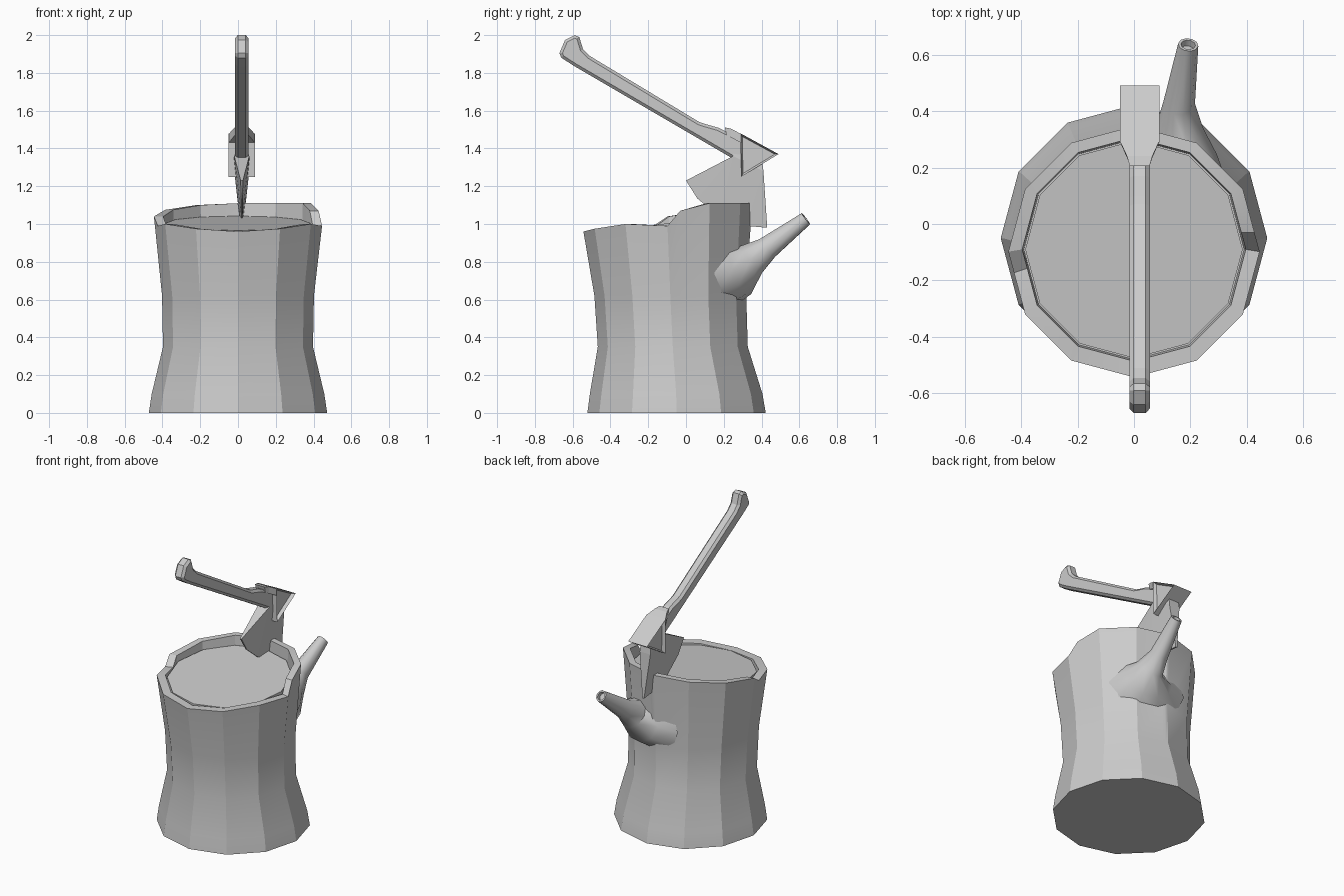
import bpy, bmesh, math
from mathutils import Vector

if "Cube" in bpy.data.objects:
    bpy.data.objects.remove(bpy.data.objects["Cube"])

CX = 0.02  # centre plane of the axe


def make(name, verts, faces):
    me = bpy.data.meshes.new(name)
    me.from_pydata([tuple(v) for v in verts], [], faces)
    bm = bmesh.new()
    bm.from_mesh(me)
    bmesh.ops.recalc_face_normals(bm, faces=bm.faces)
    bm.to_mesh(me)
    bm.free()
    ob = bpy.data.objects.new(name, me)
    bpy.context.collection.objects.link(ob)
    return ob


def loft(name, rings):
    """Bridge equal-length rings and cap both ends."""
    n = len(rings[0])
    verts = [v for r in rings for v in r]
    faces = [(k * n + i, k * n + (i + 1) % n, (k + 1) * n + (i + 1) % n, (k + 1) * n + i)
             for k in range(len(rings) - 1) for i in range(n)]
    faces += [tuple(range(n)), tuple(range((len(rings) - 1) * n, len(rings) * n))]
    return make(name, verts, faces)


def slab(name, pts, half):
    """Side profile (y, z) given thickness along x."""
    return loft(name, [[(CX + s * half, y, z) for y, z in pts] for s in (-1, 1)])


def edit(ob, fn):
    bm = bmesh.new()
    bm.from_mesh(ob.data)
    fn(bm)
    bm.to_mesh(ob.data)
    bm.free()


def smooth(ob, angle):
    bpy.ops.object.select_all(action='DESELECT')
    bpy.context.view_layer.objects.active = ob
    ob.select_set(True)
    bpy.ops.object.shade_smooth_by_angle(angle=math.radians(angle))


# Stump bark: 12 sides, uneven rim with steps and a cut for the blade
rim = {0: .99, 9: 1.07, 30: 1.11, 60: 1.11, 85: 1.11, 87.5: .98, 90: 1.11,
       120: 1.10, 150: 1.075, 180: 1.04, 190: .99, 210: 1.0, 240: .975, 270: .96,
       300: .975, 330: 1.0}


def ring(r, cy, zf):
    out = []
    for a in rim:
        q = r * math.cos(math.radians(15)) / math.cos(math.radians(a % 30 - 15))
        x, y = q * math.cos(math.radians(a)), cy + q * math.sin(math.radians(a))
        out.append((x, y, zf(a, y)))
    return out


walls = [(.472, -.05, 0), (.457, -.052, .1), (.397, -.07, .35), (.402, -.083, .62)]
rings = [ring(r, cy, lambda a, y, z=z: z) for r, cy, z in walls]
rings.append(ring(.445, -.098, lambda a, y: rim[a]))
rings.append(ring(.396, -.09, lambda a, y: rim[a]))
rings.append(ring(.390, -.09, lambda a, y: .92))
smooth(loft("stump_bark", rings), 22)

# Tilted cut wood surface inside the bark
loft("stump_cut_face", [
    ring(.385, -.09, lambda a, y: .92),
    ring(.385, -.09, lambda a, y: .965 + (y + .48) * .1)])

# Broken branch: centre, half width, half height, direction; wide flared root, hollow end
path = [((.09, .225, .74), .25, .19, (.3, .95, 0)),
        ((.135, .29, .765), .165, .15, (.25, .9, .3)),
        ((.16, .34, .81), .085, .098, (0, .75, .66)),
        ((.16, .43, .873), .056, .065, (.05, .75, .66)),
        ((.192, .635, 1.028), .036, .038, (.1, .8, .6)),
        ((.192, .635, 1.028), .026, .027, (.1, .8, .6)),
        ((.189, .615, 1.013), .026, .027, (.1, .8, .6))]
rings = []
for c, w, h, d in path:
    d = Vector(d).normalized()
    side = d.cross(Vector((0, 0, 1))).normalized()
    up = side.cross(d)
    rings.append([Vector(c) + w * math.cos(t) * side + h * math.sin(t) * up
                  for t in (math.tau * i / 10 for i in range(10))])
smooth(loft("branch_stub", rings), 45)

# Axe handle with chamfered outline and a hooked grip
handle = slab("axe_handle", [
    (-.67, 1.905), (-.66, 1.88), (-.59, 1.835), (.25, 1.345), (.33, 1.30), (.36, 1.38),
    (.29, 1.45), (.17, 1.51), (.10, 1.53), (.07, 1.54), (-.51, 1.89), (-.545, 1.925),
    (-.565, 1.99), (-.59, 2.0), (-.64, 1.975)], .036)


def chamfer(bm):
    es = [e for e in bm.edges if abs(e.verts[0].co.x - e.verts[1].co.x) < 1e-4]
    bmesh.ops.bevel(bm, geom=es, offset=.015, segments=1, affect='EDGES')


edit(handle, chamfer)

# Axe head socket: triangular block with recessed cheeks
socket = slab("axe_socket", [(.288, 1.48), (.49, 1.37), (.292, 1.25)], .07)


def recess(bm):
    bm.normal_update()
    fs = [f for f in bm.faces if abs(f.normal.x) > .9]
    bmesh.ops.inset_individual(bm, faces=fs, thickness=.02)
    for f in fs:
        for v in f.verts:
            v.co.x = CX + (v.co.x - CX) * .7


edit(socket, recess)

# Tapered tongue from the socket along the handle
loft("axe_socket_tongue", [
    [(CX - h, y, z) for h, y, z in ((w, y1, z1), (-w, y1, z1), (-w, y2, z2), (w, y2, z2))]
    for w, y1, z1, y2, z2 in ((.035, .205, 1.512, .215, 1.47), (.045, .24, 1.504, .235, 1.46),
                              (.069, .292, 1.476, .29, 1.43))])

# Axe blade: wedge from a thick neck to a thin curved edge
blade = [((.41, 1.28), .04), ((.40, 1.35), .036), ((.25, 1.39), .03), ((.25, 1.36), .04),
         ((0, 1.23), .006), ((.06, 1.135), .004), ((.178, 1.04), .003),
         ((.32, .99), .004), ((.43, .98), .006)]
n = len(blade)
verts = [(CX + s * w, y, z) for s in (-1, 1) for (y, z), w in blade]
cheek = [(0, 1, 2, 3), (0, 3, 6), (3, 4, 5), (3, 5, 6), (0, 6, 7), (0, 7, 8)]
faces = cheek + [tuple(i + n for i in reversed(f)) for f in cheek]
faces += [(i, (i + 1) % n, (i + 1) % n + n, i + n) for i in range(n)]
make("axe_blade", verts, faces)
